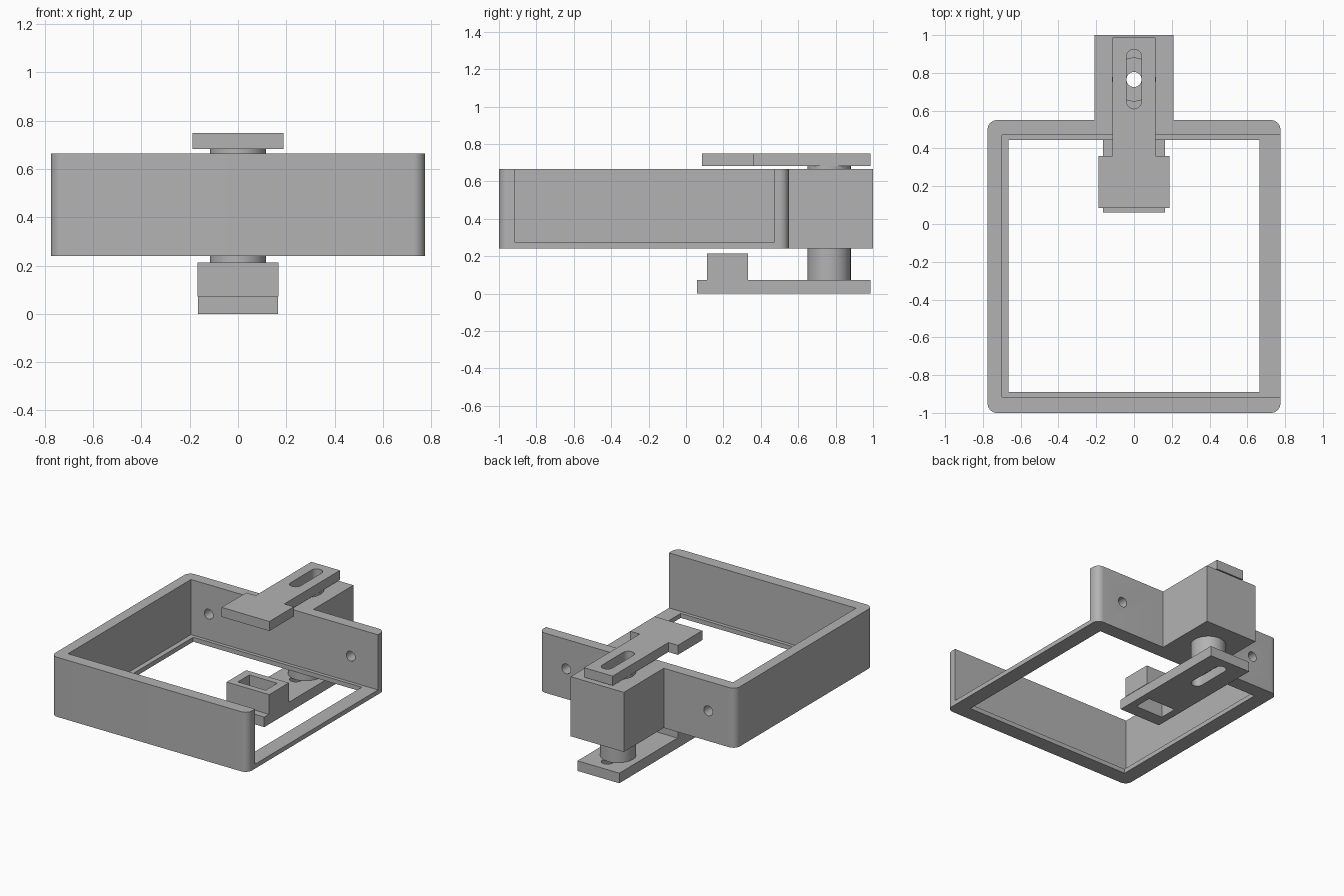
import bpy, math

if "Cube" in bpy.data.objects:
    bpy.data.objects.remove(bpy.data.objects["Cube"], do_unlink=True)

grey = bpy.data.materials.new("plain grey")
grey.use_nodes = True
GREY = (0.45, 0.45, 0.45, 1)
grey.diffuse_color = GREY
grey.node_tree.nodes["Principled BSDF"].inputs["Base Color"].default_value = GREY

PIVOT_Y = 0.765
BORE = 0.04


def prism(name, outline, z0, z1):
    """Extrude a counter-clockwise xy outline from z0 to z1."""
    n = len(outline)
    verts = [(x, y, z) for z in (z0, z1) for x, y in outline]
    faces = [tuple(reversed(range(n))), tuple(range(n, 2 * n))]
    faces += [(i, (i + 1) % n, n + (i + 1) % n, n + i) for i in range(n)]
    mesh = bpy.data.meshes.new(name)
    mesh.from_pydata(verts, [], faces)
    mesh.materials.append(grey)
    obj = bpy.data.objects.new(name, mesh)
    bpy.context.collection.objects.link(obj)
    return obj


def rounded(x0, x1, y0, y1, r, steps=8):
    """Rectangle outline with rounded corners."""
    pts = []
    corners = [(x1 - r, y1 - r), (x0 + r, y1 - r), (x0 + r, y0 + r), (x1 - r, y0 + r)]
    for k, (cx, cy) in enumerate(corners):
        for i in range(steps + 1):
            a = math.pi / 2 * (k + i / steps)
            pts.append((cx + r * math.cos(a), cy + r * math.sin(a)))
    return pts


def rect(x0, x1, y0, y1):
    return [(x0, y0), (x1, y0), (x1, y1), (x0, y1)]


def circle(r, cy=0.0, cx=0.0, n=48):
    return [(cx + r * math.cos(2 * math.pi * i / n), cy + r * math.sin(2 * math.pi * i / n))
            for i in range(n)]


def slot():
    """Adjustment slot: two half circles joined by straight sides."""
    top = [(BORE * math.cos(math.pi * i / 16), 0.885 + BORE * math.sin(math.pi * i / 16))
           for i in range(17)]
    return top + [(-x, 2 * PIVOT_Y + 0.005 - y) for x, y in top]


def combine(obj, other, operation):
    """Boolean the other object into obj and remove it."""
    mod = obj.modifiers.new("combine", "BOOLEAN")
    mod.operation, mod.solver, mod.object = operation, "EXACT", other
    bpy.context.view_layer.objects.active = obj
    bpy.ops.object.modifier_apply(modifier=mod.name)
    bpy.data.objects.remove(other, do_unlink=True)


def cut(obj, outline, z0=-1, z1=2):
    combine(obj, prism("cutter", outline, z0, z1), "DIFFERENCE")


# Tray frame: open on its left side, with a thin ledge around the bottom
frame = prism("tray_frame", rounded(-0.775, 0.775, -1, 0.55, 0.05), 0.24, 0.665)
combine(frame, prism("pivot_block", rect(-0.21, 0.21, 0.51, 1), 0.24, 0.665), "UNION")
cut(frame, rect(-0.70, 1, -0.915, 0.47), 0.272, 1)
cut(frame, rect(-0.665, 0.665, -0.89, 0.445))
cut(frame, circle(BORE, PIVOT_Y))

# Screw holes through the back wall
for x in (-0.56, 0.56):
    hole = prism("screw_hole", circle(0.035, n=32), -0.2, 0.2)
    hole.rotation_euler.x = math.pi / 2
    hole.location = (x, 0.51, 0.455)
    combine(frame, hole, "DIFFERENCE")

# Collars around the pivot bore
collars = []
for name, z0, z1 in (("upper_collar", 0.665, 0.682), ("lower_collar", 0.07, 0.24)):
    collar = prism(name, circle(0.116, PIVOT_Y, n=64), z0, z1)
    cut(collar, circle(BORE, PIVOT_Y))
    collars.append(collar)

# Upper T-shaped sliding arm
arm = prism("upper_arm", [(-0.188, 0.085), (0.188, 0.085), (0.188, 0.36), (0.113, 0.36),
                          (0.113, 0.987), (-0.113, 0.987), (-0.113, 0.36), (-0.188, 0.36)],
            0.682, 0.75)
cut(arm, slot())

# Lower sliding arm with a hollow socket at its front end
lower = prism("lower_arm", rect(-0.165, 0.165, 0.06, 0.987), 0, 0.072)
combine(lower, prism("socket", rect(-0.168, 0.168, 0.112, 0.332), 0.072, 0.213), "UNION")
cut(lower, slot())
cut(lower, rect(-0.11, 0.11, 0.155, 0.285))

# Smooth the round surfaces, keep the edges sharp
for obj in [frame, arm, lower] + collars:
    bpy.ops.object.select_all(action="DESELECT")
    obj.select_set(True)
    bpy.context.view_layer.objects.active = obj
    bpy.ops.object.shade_smooth_by_angle(angle=math.radians(30))
